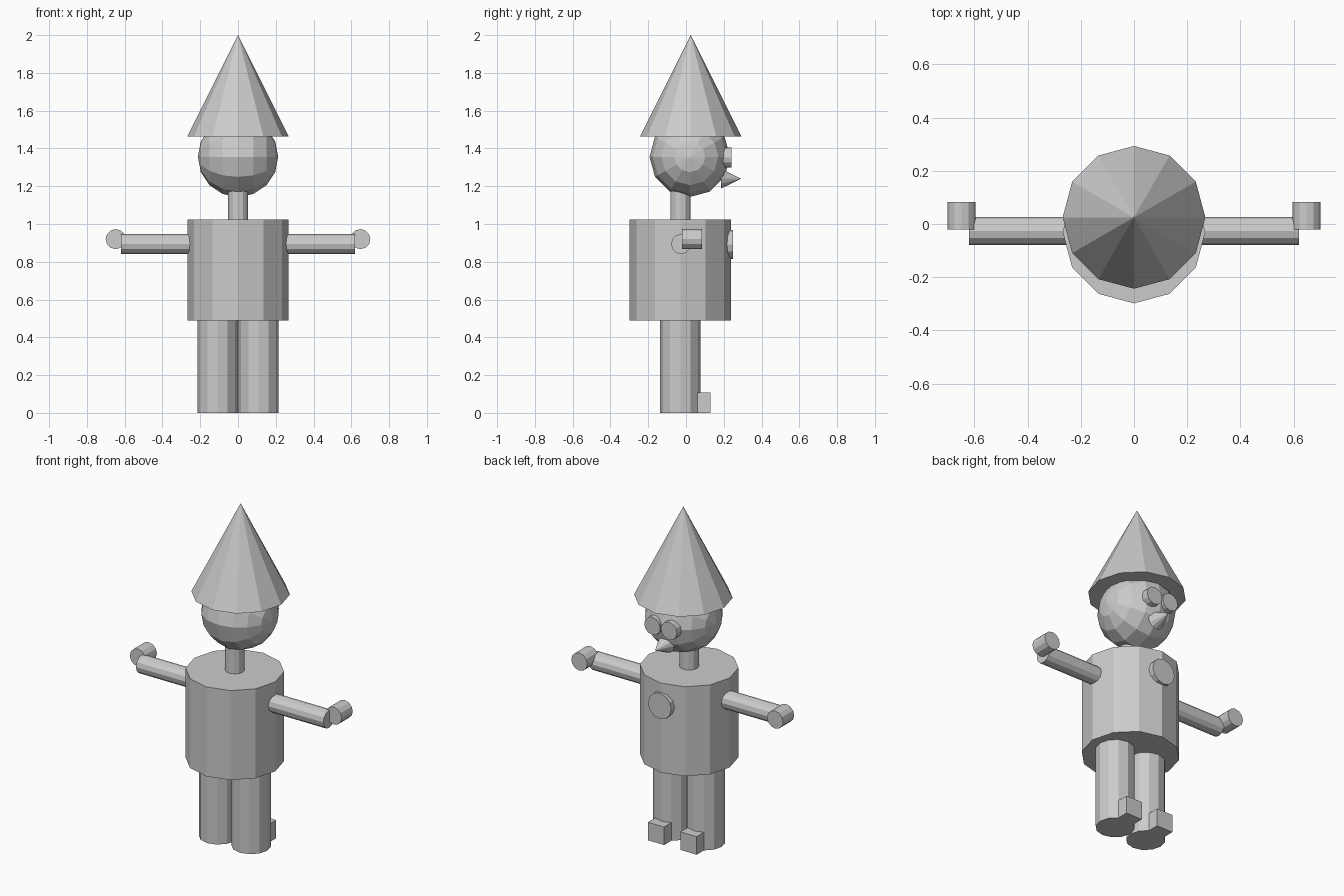
import bpy
import math

SIDES = 12
BODY_Y = -0.03   # centre line of torso, neck, arms and legs
HEAD_Y = 0.025   # centre line of head and hat

if "Cube" in bpy.data.objects:
    bpy.data.objects.remove(bpy.data.objects["Cube"])

grey = bpy.data.materials.new("plain grey")
grey.use_nodes = True
grey.diffuse_color = (0.6, 0.6, 0.6, 1)
grey.node_tree.nodes["Principled BSDF"].inputs["Base Color"].default_value = grey.diffuse_color

ALONG = {"z": (0, 0, 0), "x": (0, math.pi / 2, 0), "y": (-math.pi / 2, 0, 0)}


def finish(name):
    obj = bpy.context.object
    obj.name = name
    obj.data.materials.clear()
    obj.data.materials.append(grey)


def cylinder(name, centre, radius, length, axis="z"):
    bpy.ops.mesh.primitive_cylinder_add(vertices=SIDES, radius=radius, depth=length,
                                        location=centre, rotation=ALONG[axis])
    finish(name)


def cone(name, centre, radius, length, axis="z"):
    bpy.ops.mesh.primitive_cone_add(vertices=SIDES, radius1=radius, radius2=0, depth=length,
                                    location=centre, rotation=ALONG[axis])
    finish(name)


# Torso, neck and chest button
cylinder("torso", (0, BODY_Y, 0.757), 0.268, 0.535)
cylinder("neck", (0, BODY_Y, 1.1), 0.053, 0.2)
cylinder("chest_button", (0, 0.225, 0.892), 0.077, 0.05, "y")

# Head with its poles pointing sideways
bpy.ops.mesh.primitive_uv_sphere_add(segments=SIDES, ring_count=8, radius=0.213,
                                     location=(0, HEAD_Y - 0.005, 1.356), rotation=ALONG["x"])
finish("head")

# Hat and nose
cone("hat", (0, HEAD_Y, 1.732), 0.268, 0.536)
cone("nose", (0, 0.238, 1.24), 0.053, 0.107, "y")

# Mirrored parts
for side, s in (("left", 1), ("right", -1)):
    cylinder(side + "_eye", (s * 0.055, 0.187, 1.352), 0.053, 0.107, "y")
    cylinder(side + "_arm", (s * 0.41, BODY_Y + 0.004, 0.894), 0.053, 0.42, "x")
    cylinder(side + "_hand", (s * 0.648, 0.031, 0.92), 0.053, 0.105, "y")
    cylinder(side + "_leg", (s * 0.108, BODY_Y, 0.25), 0.107, 0.5)
    bpy.ops.mesh.primitive_cube_add(size=0.108, location=(s * 0.108, 0.076, 0.054))
    finish(side + "_foot")
